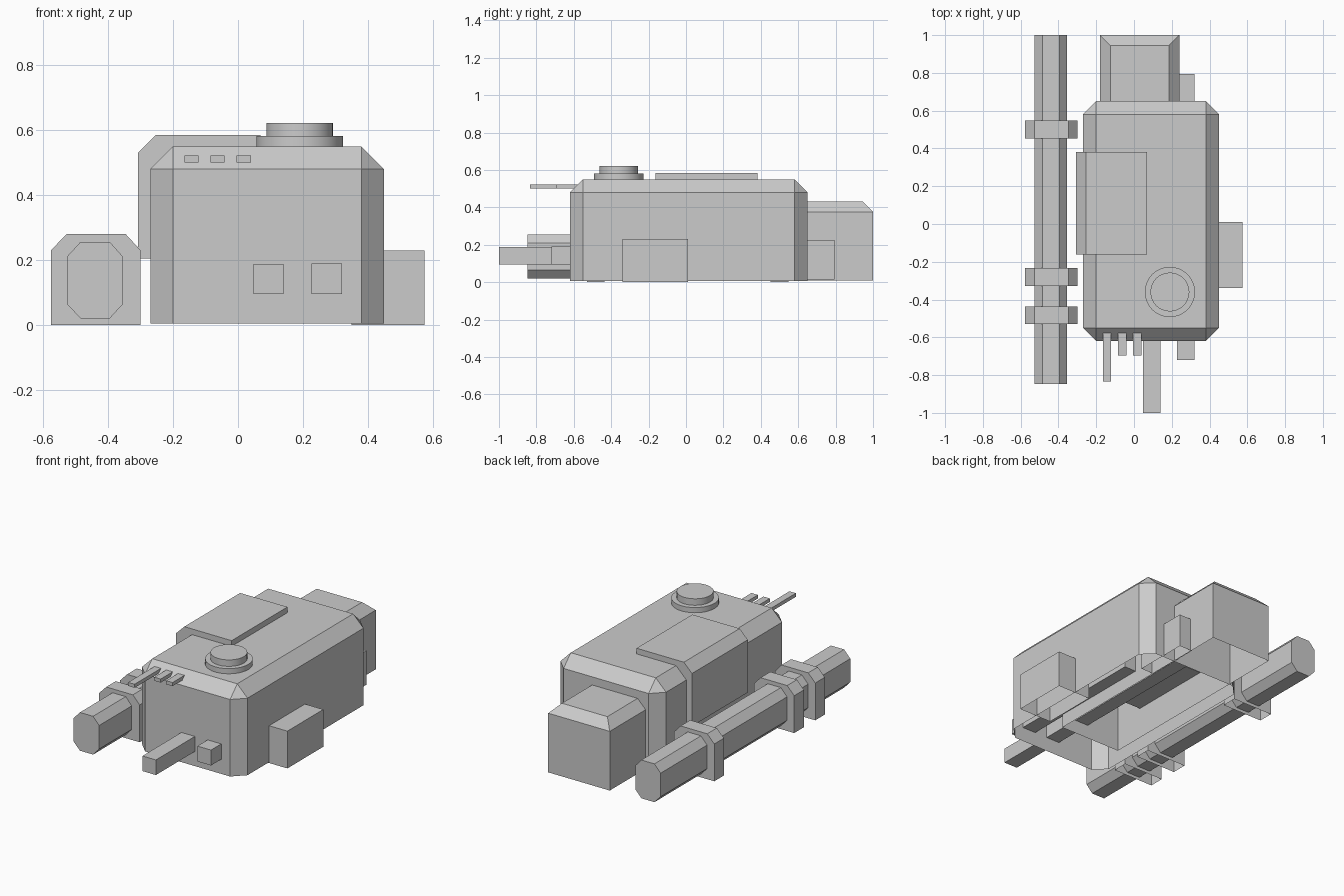
import bpy, bmesh

if "Cube" in bpy.data.objects:
    bpy.data.objects.remove(bpy.data.objects["Cube"])


def finish(name, bm):
    bmesh.ops.recalc_face_normals(bm, faces=bm.faces)
    mesh = bpy.data.meshes.new(name)
    bm.to_mesh(mesh)
    bm.free()
    obj = bpy.data.objects.new(name, mesh)
    bpy.context.collection.objects.link(obj)
    return obj


def box(name, x, y, z, open_bottom=False, bevel=0.0, bevel_edges=None):
    """Box from (min, max) ranges, optionally bottomless and chamfered."""
    bm = bmesh.new()
    bmesh.ops.create_cube(bm, size=1)
    for v in bm.verts:
        v.co = [r[0] if c < 0 else r[1] for c, r in zip(v.co, (x, y, z))]
    bm.normal_update()
    if open_bottom:
        bottom = [f for f in bm.faces if f.normal.z < -0.9]
        bmesh.ops.delete(bm, geom=bottom, context='FACES_ONLY')
    if bevel:
        top = z[1] - 1e-4
        edges = []
        for e in bm.edges:
            n_top = sum(v.co.z > top for v in e.verts)
            if n_top == 2 or (n_top == 1 and bevel_edges == 'ALL'):
                edges.append(e)
        bmesh.ops.bevel(bm, geom=edges, offset=bevel, offset_type='OFFSET',
                        segments=1, affect='EDGES', profile=0.5)
    return finish(name, bm)


def extrude_profile(name, points, y0, y1, skip=()):
    """Extrude an x/z outline along y, leaving out the listed side faces."""
    bm = bmesh.new()
    a = [bm.verts.new((x, y0, z)) for x, z in points]
    b = [bm.verts.new((x, y1, z)) for x, z in points]
    bm.faces.new(a)
    bm.faces.new(b[::-1])
    n = len(points)
    for i in range(n):
        if i not in skip:
            j = (i + 1) % n
            bm.faces.new((a[i], b[i], b[j], a[j]))
    return finish(name, bm)


def disc(name, radius, z0, z1):
    bpy.ops.mesh.primitive_cylinder_add(vertices=32, radius=radius, depth=z1 - z0,
                                        location=(0.19, -0.36, (z0 + z1) / 2))
    bpy.context.object.name = name
    bpy.ops.object.shade_smooth_by_angle()


# Main housing and rear housing, both hollow from below
box("main_body", (-0.27, 0.45), (-0.62, 0.65), (0.005, 0.55), True, 0.07, 'ALL')
box("rear_housing", (-0.18, 0.24), (-0.36, 1.0), (0.01, 0.43), True, 0.055)

# Side and rear attachments
box("side_box", (0.35, 0.575), (-0.34, 0.01), (0.0, 0.23), True)
box("rear_small_box", (0.23, 0.32), (0.45, 0.795), (0.015, 0.225), True)

# Wrap-around panel on the upper left edge
extrude_profile("shoulder_panel",
                [(-0.308, 0.205), (0.07, 0.205), (0.07, 0.585),
                 (-0.253, 0.585), (-0.308, 0.53)], -0.162, 0.382)

# Octagonal side tube
extrude_profile("side_tube",
                [(-0.485, 0.02), (-0.395, 0.02), (-0.354, 0.065), (-0.354, 0.21),
                 (-0.395, 0.256), (-0.485, 0.256), (-0.527, 0.21), (-0.527, 0.065)],
                -0.848, 1.0)

# Clamps around the tube, open underneath
for i, (y0, y1) in enumerate([(-0.53, -0.437), (-0.327, -0.232), (0.453, 0.547)]):
    extrude_profile(f"tube_clamp_{i + 1}",
                    [(-0.576, 0.0), (-0.3, 0.0), (-0.3, 0.23), (-0.346, 0.28),
                     (-0.528, 0.28), (-0.576, 0.23)], y0, y1, skip=(0,))

# Round knob on the roof
disc("knob_base", 0.133, 0.52, 0.582)
disc("knob_cap", 0.103, 0.56, 0.622)

# Front bars
box("front_long_bar", (0.048, 0.14), (-1.0, 0.6), (0.095, 0.188))
box("front_short_bar", (0.227, 0.32), (-0.72, 0.3), (0.095, 0.19))

# Thin prongs at the upper front edge
for i, (x, y) in enumerate([(-0.143, -0.835), (-0.063, -0.695), (0.018, -0.695)]):
    box(f"prong_{i + 1}", (x - 0.022, x + 0.022), (y, -0.5), (0.5, 0.522))
